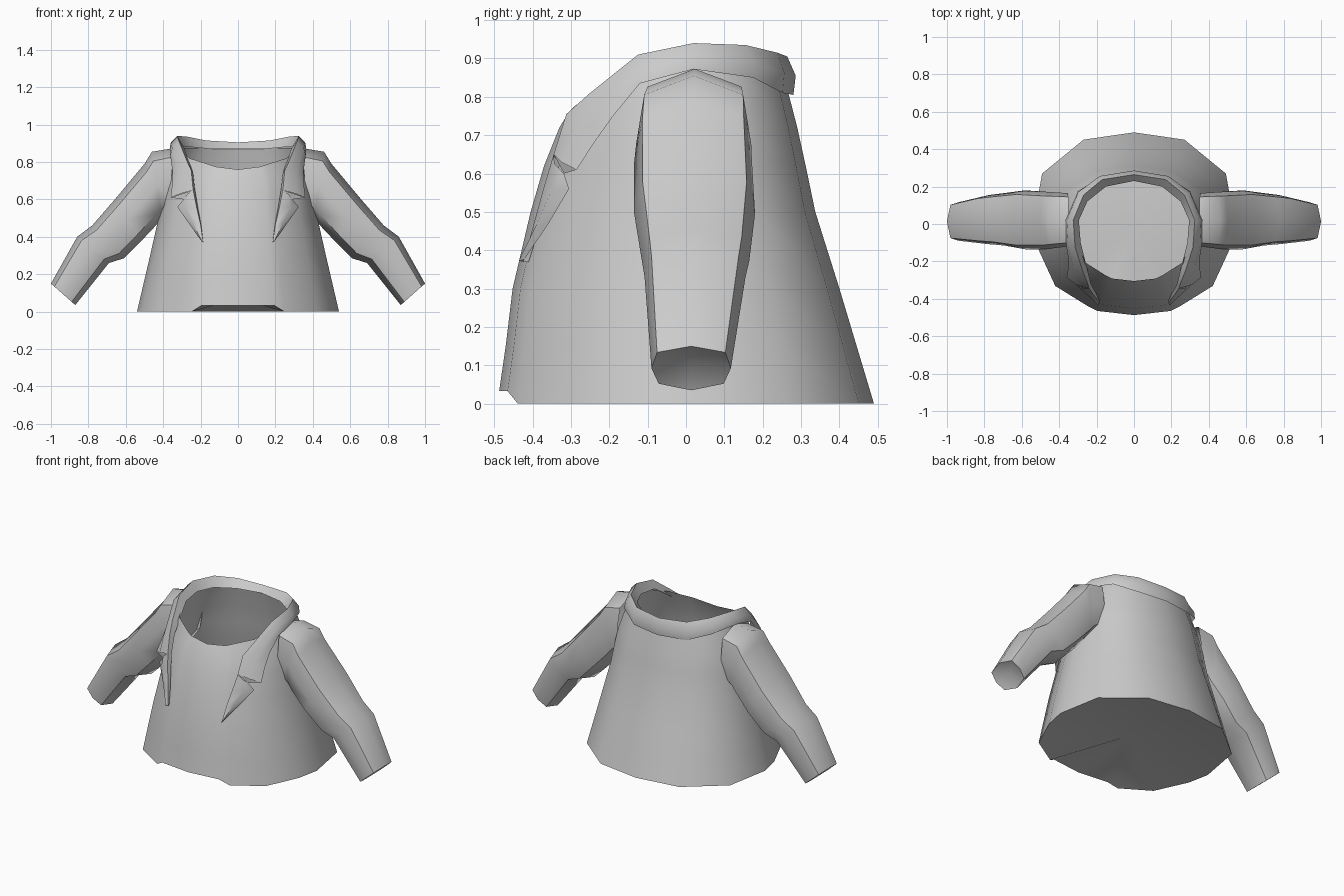
import bpy, bmesh
from mathutils import Vector

if "Cube" in bpy.data.objects:
    bpy.data.objects.remove(bpy.data.objects["Cube"])

grey = bpy.data.materials.new("grey_cloth")
grey.diffuse_color = (0.6, 0.6, 0.6, 1)
grey.use_nodes = True
grey.node_tree.nodes["Principled BSDF"].inputs["Base Color"].default_value = grey.diffuse_color


def finish(name, bm, angle=0.9):
    bmesh.ops.remove_doubles(bm, verts=bm.verts, dist=0.0005)
    bmesh.ops.recalc_face_normals(bm, faces=bm.faces)
    me = bpy.data.meshes.new(name)
    bm.to_mesh(me)
    bm.free()
    ob = bpy.data.objects.new(name, me)
    bpy.context.collection.objects.link(ob)
    me.materials.append(grey)
    bpy.ops.object.select_all(action='DESELECT')
    ob.select_set(True)
    bpy.context.view_layer.objects.active = ob
    bpy.ops.object.shade_smooth_by_angle(angle=angle)
    return ob


def loft(bm, rings, closed=True):
    """Bridge a list of point rings with quads and return the vertex rings."""
    vs = [[bm.verts.new(p) for p in r] for r in rings]
    n = len(vs[0])
    for a, b in zip(vs, vs[1:]):
        for i in range(n if closed else n - 1):
            j = (i + 1) % n
            bm.faces.new((a[i], a[j], b[j], b[i]))
    return vs


def mirrored(half):
    """Half outline running back to front, completed across x = 0."""
    return half + [(-x, y, z) for x, y, z in half[-2:0:-1]]


# Body: one outline scaled up the torso (width, front depth, back depth)
outline = [(0, 1), (.5, .92), (.91, .55), (1, 0), (.95, -.27),
           (.78, -.68), (.46, -.9), (.36, -.955), (0, -1)]
levels = [(0, .54, .487, .49), (.15, .505, .47, .445), (.3, .47, .452, .40),
          (.5, .425, .405, .337), (.62, .405, .37, .312), (.72, .385, .33, .29)]
rings = []
for z, w, front, back in levels:
    half = []
    for i, (u, v) in enumerate(outline):
        # Raised front panel at the hem
        lift = .033 if z == 0 and i >= 7 else 0
        half.append((u * w, v * (back if v > 0 else front), z + lift))
    rings.append(mirrored(half))

# Neckline dips at the front
half = []
for u, v in outline:
    y = v * (.25 if v > 0 else .305)
    t = min(1, max(0, (y + .305) / .25))
    half.append((u * .33, y, .76 + .115 * t ** .7))
rings.append(mirrored(half))

bm = bmesh.new()
vs = loft(bm, rings)
# Underside rises to a shallow point
mid = bm.verts.new((0, -.03, .07))
n = len(vs[0])
for i in range(n):
    bm.faces.new((vs[0][i], mid, vs[0][(i + 1) % n]))
finish("jacket_body", bm)

# Sleeves: (top x, top z, bottom x, bottom z, front y, back y)
sections = [(.35, .873, .36, .54, -.12, .165), (.46, .855, .405, .50, -.13, .17),
            (.50, .79, .43, .47, -.135, .172), (.65, .61, .515, .38, -.135, .18),
            (.78, .46, .61, .285, -.115, .165), (.86, .40, .69, .26, -.108, .155),
            (1.0, .15, .87, .035, -.09, .117)]
shape = [(0, 1), (.86, .72), (1, 0), (.82, -.7),
         (0, -1), (-.82, -.7), (-1, 0), (-.86, .72)]
for side, name in ((1, "right_sleeve"), (-1, "left_sleeve")):
    bm = bmesh.new()
    rings = []
    for tx, tz, bx, bz, y0, y1 in sections:
        ring = []
        for u, v in shape:
            k = (v + 1) / 2
            ring.append((side * (bx + (tx - bx) * k),
                         (y0 + y1) / 2 + u * (y1 - y0) / 2,
                         bz + (tz - bz) * k))
        rings.append(ring)
    vs = loft(bm, rings)
    # Cuff end, slightly recessed
    end = bm.verts.new((side * .915, .012, .115))
    for i in range(8):
        bm.faces.new((vs[-1][i], vs[-1][(i + 1) % 8], end))
    finish(name, bm)

# Collar: outer edge, ridge and inner edge from centre back to front
collar = [((0, .28, .805), (0, .264, .905), (0, .23, .87)),
          ((.18, .252, .81), (.17, .238, .915), (.15, .2, .87)),
          ((.30, .175, .85), (.27, .155, .935), (.25, .12, .88)),
          ((.365, .02, .872), (.325, .02, .94), (.295, .02, .88)),
          ((.362, -.12, .835), (.315, -.125, .91), (.285, -.1, .87)),
          ((.35, -.19, .75), (.275, -.25, .81), (.26, -.2, .8)),
          ((.352, -.24, .68), (.25, -.312, .755), (.24, -.28, .74)),
          ((.36, -.285, .61), (.24, -.345, .65), (.23, -.32, .65))]
# Lapel below the collar notch, narrowing to a point
lapel = [((.29, -.318, .60), (.24, -.345, .65), (.23, -.32, .65)),
         ((.325, -.305, .56), (.222, -.372, .56), (.215, -.35, .56)),
         ((.265, -.355, .475), (.20, -.398, .465), (.197, -.38, .465)),
         ((.187, -.422, .375), (.185, -.424, .37), (.185, -.41, .37))]


def belly(rows):
    """Add a puffed point between outer edge and ridge of each row."""
    out = []
    for o, r, i in rows:
        m = (Vector(o) + Vector(r)) / 2
        m += Vector((m.x, m.y, 0)).normalized() * .014
        out.append([Vector(o), m, Vector(r), Vector(i)])
    return out


bm = bmesh.new()
for rows in (collar, lapel):
    pts = belly(rows)
    for s in (1, -1):
        loft(bm, [[(s * p.x, p.y, p.z) for p in r] for r in pts], False)
# Notch edge joining collar and lapel
for s in (1, -1):
    bm.faces.new([bm.verts.new((s * x, y, z)) for x, y, z in
                  ((.36, -.285, .61), (.24, -.345, .65), (.29, -.318, .60))])
finish("collar_and_lapels", bm, 0.8)
